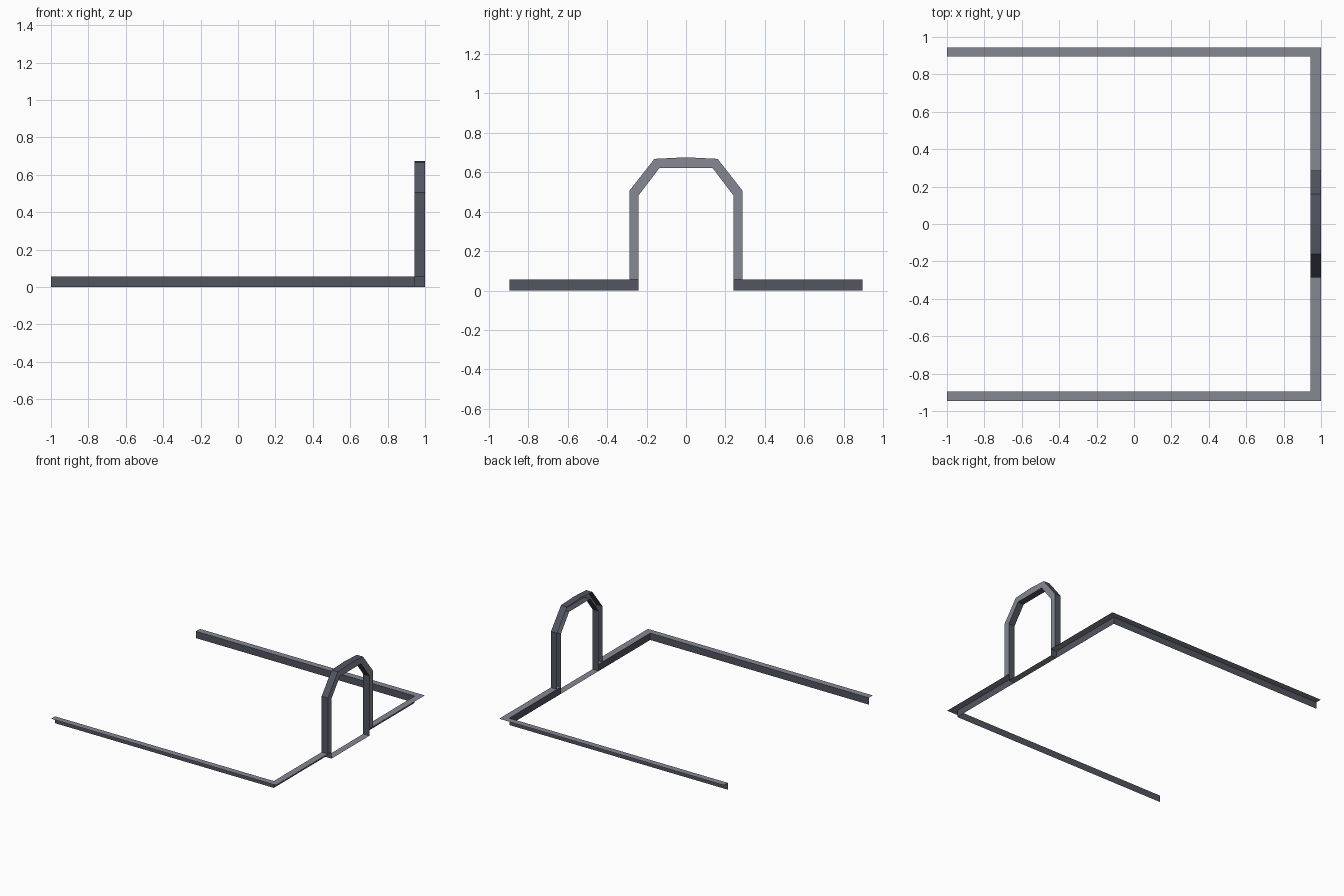
import bpy

if "Cube" in bpy.data.objects:
    bpy.data.objects.remove(bpy.data.objects["Cube"])

def material(name, rgb):
    m = bpy.data.materials.new(name)
    m.diffuse_color = (*rgb, 1)
    m.use_nodes = True
    m.node_tree.nodes["Principled BSDF"].inputs["Base Color"].default_value = m.diffuse_color
    return m

LIGHT = material("light slate", (0.235, 0.243, 0.296))
DARK = material("dark slate", (0.085, 0.092, 0.120))

def ribbon(name, a, b, mat):
    """Strip of quads between two matching point paths."""
    n = len(a)
    faces = [(i, i + 1, n + i + 1, n + i) for i in range(n - 1)]
    mesh = bpy.data.meshes.new(name)
    mesh.from_pydata(list(a) + list(b), [], faces)
    mesh.materials.append(mat)
    ob = bpy.data.objects.new(name, mesh)
    bpy.context.collection.objects.link(ob)
    return ob

H = 0.055          # trim height
XI, XO = 0.945, 1  # inner and outer x of the trim
YI, YO = 0.895, 0.945
JI, JO = 0.24, 0.287  # inner and outer half widths of the arch

# L-shaped base trim, front and back halves
for side, s in (("front", -1), ("back", 1)):
    inner = [(-1, s * YI), (XI, s * YI), (XI, s * JI)]
    outer = [(-1, s * YO), (XO, s * YO), (XO, s * JI)]
    top_in = [(x, y, H) for x, y in inner]
    ribbon(side + "_base_ledge", top_in, [(x, y, H) for x, y in outer], LIGHT)
    ribbon(side + "_base_skirt", [(x, y, 0) for x, y in inner], top_in, DARK)

# Arch profiles in the y-z plane
def mirrored(half):
    return half + [(-y, z) for y, z in reversed(half) if y != 0]

outer = mirrored([(-JO, H), (-JO, 0.505), (-0.16, 0.667), (0, 0.675)])
inner = mirrored([(-JI, H), (-JI, 0.482), (-0.135, 0.62), (0, 0.62)])

def at(x, profile):
    return [(x, y, z) for y, z in profile]

ribbon("arch_front", at(XO, outer), at(XO, inner), LIGHT)
ribbon("arch_outer_side", at(XI, outer), at(XO, outer), DARK)
jamb = [(-JI, 0)] + inner + [(JI, 0)]
ribbon("arch_inner_side", at(XO, jamb), at(XI, jamb), DARK)

# Threshold between the arch feet
sill = [(-JI, 0), (JI, 0)]
ribbon("threshold", at(XI, sill), at(XO, sill), LIGHT)
